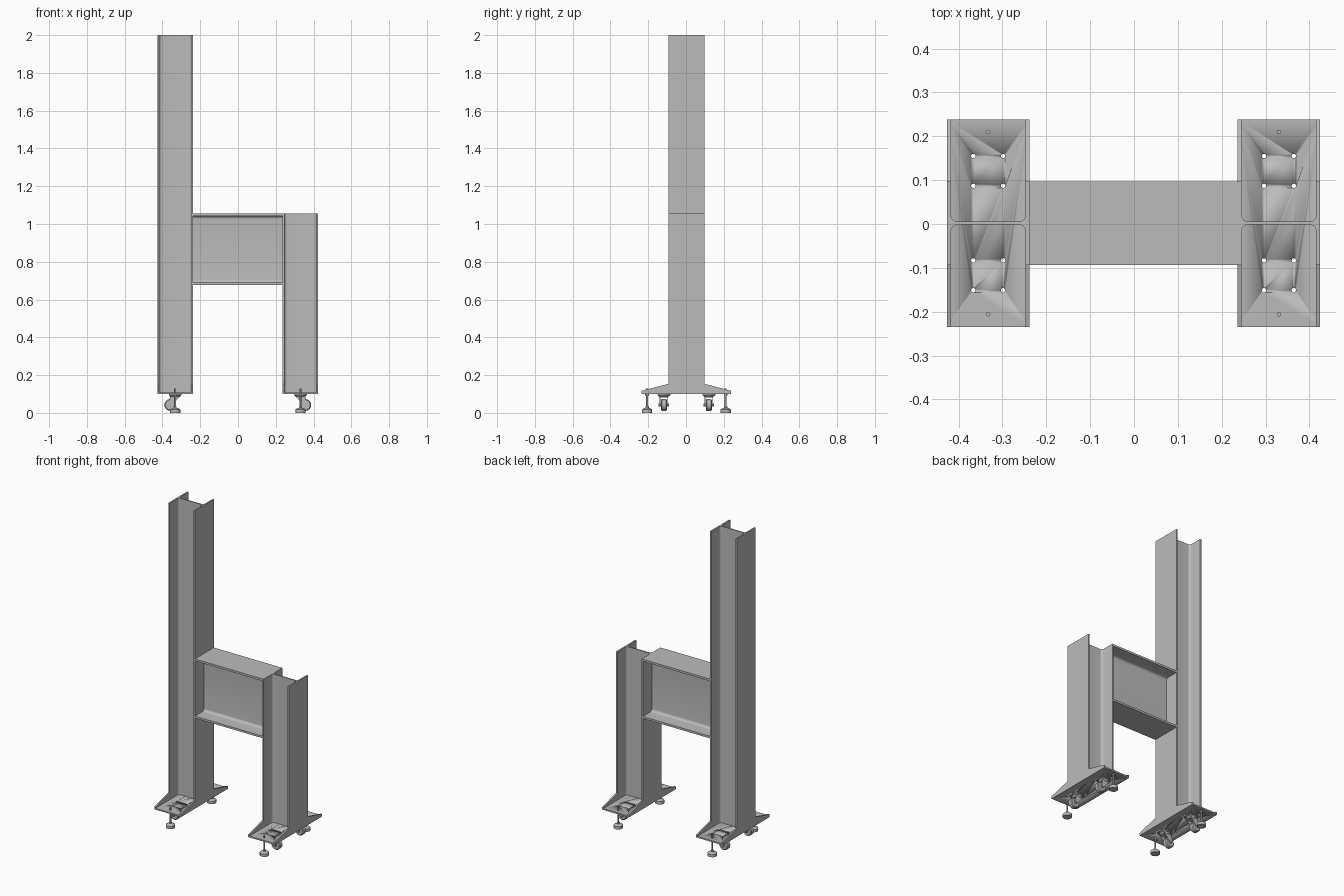
import bpy, bmesh, math
from mathutils import Matrix, Vector

cube = bpy.data.objects.get("Cube")
if cube:
    bpy.data.objects.remove(cube, do_unlink=True)

steel = bpy.data.materials.new("grey steel")
GREY = (0.5, 0.5, 0.5, 1)
steel.diffuse_color = GREY
steel.use_nodes = True
steel.node_tree.nodes["Principled BSDF"].inputs["Base Color"].default_value = GREY

YC = 0.002        # centre line of the frame in y
HALF_W = 0.095    # half width of every flange


def finish(bm, name):
    bmesh.ops.recalc_face_normals(bm, faces=bm.faces)
    mesh = bpy.data.meshes.new(name)
    bm.to_mesh(mesh)
    bm.free()
    ob = bpy.data.objects.new(name, mesh)
    bpy.context.collection.objects.link(ob)
    mesh.materials.append(steel)
    bpy.ops.object.select_all(action='DESELECT')
    ob.select_set(True)
    bpy.context.view_layer.objects.active = ob
    bpy.ops.object.shade_smooth_by_angle(angle=math.radians(35))
    return ob


def prism(bm, points, offset):
    """Extrude a closed outline of 3D points along an offset."""
    face = bm.faces.new([bm.verts.new(p) for p in points])
    new = bmesh.ops.extrude_face_region(bm, geom=[face])["geom"]
    bmesh.ops.translate(bm, vec=offset,
                        verts=[v for v in new if isinstance(v, bmesh.types.BMVert)])


def cylinder(bm, centre, r, z0, z1, r_top=None, sides=24, axis='Z'):
    """Cylinder or cone from z0 to z1 along its axis, measured from centre."""
    turn = Matrix.Rotation(math.pi / 2, 4, 'X') if axis == 'Y' else Matrix()
    place = Matrix.Translation(centre) @ turn @ Matrix.Translation((0, 0, (z0 + z1) / 2))
    bmesh.ops.create_cone(bm, cap_ends=True, segments=sides, radius1=r,
                          radius2=r if r_top is None else r_top,
                          depth=z1 - z0, matrix=place)


def box(bm, lo, hi):
    lo, hi = Vector(lo), Vector(hi)
    place = Matrix.Translation((lo + hi) / 2) @ Matrix.Diagonal((*(hi - lo), 1))
    bmesh.ops.create_cube(bm, size=1, matrix=place)


def h_section(half_d, flange, web, root):
    """Rolled H outline: depth along u, flanges along v, filleted roots."""
    inner, hw = half_d - flange, web / 2
    quarter = [(half_d, HALF_W), (inner, HALF_W)]
    for i in range(7):
        a = math.pi / 2 * i / 6
        quarter.append((inner - root + root * math.cos(a), hw + root - root * math.sin(a)))
    half = quarter + [(-u, v) for u, v in reversed(quarter)]
    return half + [(-u, -v) for u, v in half]


# Columns, feet and casters
COL_HALF, FLANGE = 0.094, 0.009
PLATE_Z, PLATE_TOP, PLATE_HALF = 0.10, 0.109, 0.2365
HOLE, CASTER_Y, FOOT_Y = 0.034, 0.119, 0.208


def column(side, cx, top):
    bm = bmesh.new()
    prism(bm, [(cx + u, YC + v, PLATE_TOP) for u, v in h_section(COL_HALF, FLANGE, 0.007, 0.015)],
          (0, 0, top - PLATE_TOP))
    finish(bm, side + "_column")


def base_plate(side, cx):
    bm = bmesh.new()
    box(bm, (cx - COL_HALF, YC - PLATE_HALF, PLATE_Z), (cx + COL_HALF, YC + PLATE_HALF, PLATE_TOP))
    plate = finish(bm, side + "_base_plate")
    # Bolt holes around each caster
    bm = bmesh.new()
    for end in (-1, 1):
        for sx in (-HOLE, HOLE):
            for sy in (-HOLE, HOLE):
                cylinder(bm, (cx + sx, YC + end * CASTER_Y + sy, 0), 0.005, 0.08, 0.13, sides=16)
    cutter = finish(bm, side + "_hole_cutter")
    cut = plate.modifiers.new("bolt holes", 'BOOLEAN')
    cut.object, cut.operation, cut.solver = cutter, 'DIFFERENCE', 'EXACT'
    bpy.context.view_layer.objects.active = plate
    bpy.ops.object.modifier_apply(modifier=cut.name)
    bpy.data.objects.remove(cutter, do_unlink=True)


def gussets(side, cx):
    bm = bmesh.new()
    for x in (cx - COL_HALF, cx + COL_HALF - FLANGE):
        for end in (-1, 1):
            outline = [(HALF_W, PLATE_TOP), (PLATE_HALF, PLATE_TOP),
                       (PLATE_HALF, 0.117), (HALF_W, 0.154)]
            prism(bm, [(x, YC + end * y, z) for y, z in outline], (FLANGE, 0, 0))
    finish(bm, side + "_gussets")


def levelling_foot(name, x, y):
    bm = bmesh.new()
    c = (x, y, 0)
    cylinder(bm, c, 0.027, 0, 0.018)
    cylinder(bm, c, 0.027, 0.018, 0.026, r_top=0.014)
    cylinder(bm, c, 0.009, 0.026, 0.034, sides=6)
    cylinder(bm, c, 0.005, 0.03, 0.13, sides=16)
    cylinder(bm, c, 0.010, 0.091, PLATE_Z, sides=6)
    finish(bm, name)


def caster(name, x, y, out):
    # Swivel head
    bm = bmesh.new()
    cylinder(bm, (x, y, 0), 0.034, 0.094, PLATE_Z)
    cylinder(bm, (x, y, 0), 0.024, 0.084, 0.094, r_top=0.032)
    # Fork cheeks, trailing towards the outside
    wx, wz = x + out * 0.026, 0.042
    outline = [(-0.024, 0.088), (0.026, 0.088), (0.037, 0.044), (0.031, 0.033),
               (0.021, 0.033), (0.012, 0.044)]
    for sy in (-0.023, 0.019):
        prism(bm, [(x + out * u, y + sy, z) for u, z in outline], (0, 0.004, 0))
    box(bm, (x - 0.024, y - 0.023, 0.082), (x + 0.024, y + 0.023, 0.088))
    cylinder(bm, (wx, y, wz), 0.007, -0.028, 0.028, sides=12, axis='Y')
    finish(bm, name + "_fork")
    # Wheel with bevelled rims
    bm = bmesh.new()
    c = (wx, y, wz)
    cylinder(bm, c, 0.031, -0.011, 0.011, sides=32, axis='Y')
    cylinder(bm, c, 0.031, 0.011, 0.016, r_top=0.026, sides=32, axis='Y')
    cylinder(bm, c, 0.026, -0.016, -0.011, r_top=0.031, sides=32, axis='Y')
    finish(bm, name + "_wheel")


for side, cx, top, out in (("right", -0.3325, 2.0, -1), ("left", 0.3305, 1.055, 1)):
    column(side, cx, top)
    base_plate(side, cx)
    gussets(side, cx)
    for end_name, end in (("front", -1), ("back", 1)):
        levelling_foot(f"{side}_{end_name}_levelling_foot", cx, YC + end * FOOT_Y)
        caster(f"{side}_{end_name}_caster", cx, YC + end * CASTER_Y, out)

# Cross beam between the columns
X0, X1 = -0.2385, 0.2365
bm = bmesh.new()
prism(bm, [(X0, YC + v, 0.866 + u) for u, v in h_section(0.189, 0.013, 0.008, 0.016)],
      (X1 - X0, 0, 0))
finish(bm, "cross_beam")
